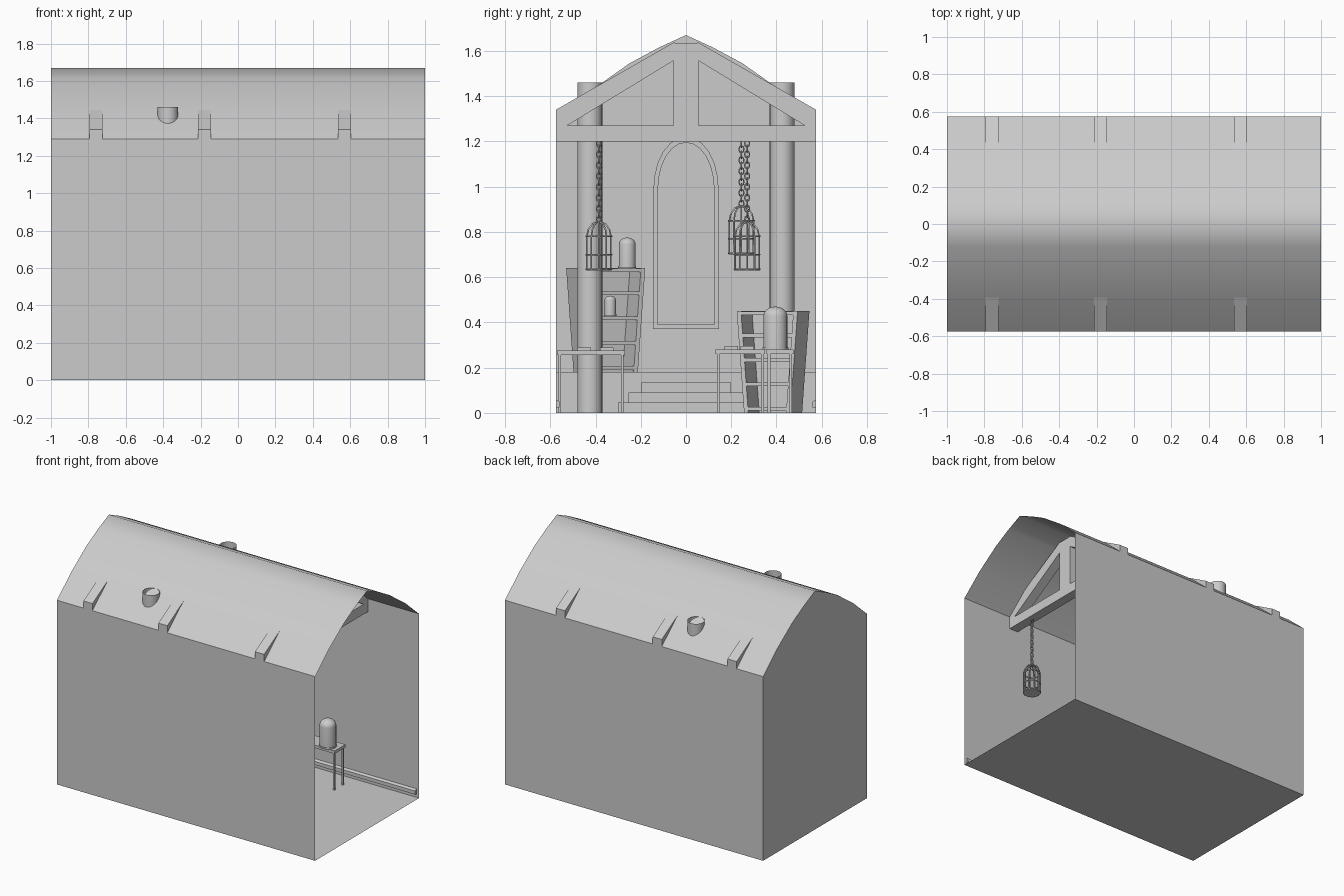
import bpy, bmesh, math
from mathutils import Vector, Matrix

cube = bpy.data.objects.get("Cube")
if cube:
    bpy.data.objects.remove(cube, do_unlink=True)

grey = bpy.data.materials.new("plain_grey")
grey.use_nodes = True
COLOUR = (0.6, 0.6, 0.6, 1)
grey.diffuse_color = COLOUR
grey.node_tree.nodes["Principled BSDF"].inputs["Base Color"].default_value = COLOUR

W, EAVE = 0.575, 1.29   # half width of the hall, height of its walls


def finish(name, bm, smooth=None):
    me = bpy.data.meshes.new(name)
    bm.to_mesh(me)
    bm.free()
    ob = bpy.data.objects.new(name, me)
    bpy.context.collection.objects.link(ob)
    me.materials.append(grey)
    if smooth:
        bpy.ops.object.select_all(action='DESELECT')
        ob.select_set(True)
        bpy.context.view_layer.objects.active = ob
        bpy.ops.object.shade_smooth_by_angle(angle=math.radians(smooth))
    return ob


def add_box(bm, lo, hi):
    lo, hi = Vector(lo), Vector(hi)
    m = Matrix.Translation((lo + hi) / 2) @ Matrix.Diagonal((*(hi - lo), 1))
    bmesh.ops.create_cube(bm, size=1, matrix=m)


def add_prism(bm, pts, x0, x1):
    """Extrude a (y, z) outline along x."""
    face = bm.faces.new([bm.verts.new((x0, y, z)) for y, z in pts])
    new = bmesh.ops.extrude_face_region(bm, geom=[face])["geom"]
    bmesh.ops.translate(bm, vec=(x1 - x0, 0, 0),
                        verts=[v for v in new if isinstance(v, bmesh.types.BMVert)])
    bmesh.ops.recalc_face_normals(bm, faces=bm.faces)


def add_strip(bm, pts):
    """Sheet following a (y, z) profile over the full length."""
    rows = [[bm.verts.new((x, y, z)) for y, z in pts] for x in (-1, 1)]
    for i in range(len(pts) - 1):
        bm.faces.new((rows[0][i], rows[0][i + 1], rows[1][i + 1], rows[1][i]))


def lathe(name, profile, loc, segs=20):
    """Spin an (r, z) profile about z."""
    bm = bmesh.new()
    vs = [bm.verts.new((r, 0, z)) for r, z in profile]
    edges = [bm.edges.new(p) for p in zip(vs, vs[1:])]
    bmesh.ops.spin(bm, geom=vs + edges, cent=(0, 0, 0), axis=(0, 0, 1),
                   angle=2 * math.pi, steps=segs)
    bmesh.ops.remove_doubles(bm, verts=bm.verts, dist=0.0005)
    bmesh.ops.recalc_face_normals(bm, faces=bm.faces)
    ob = finish(name, bm, 40)
    ob.location = loc
    return ob


def wires(name, paths, radius):
    """Round wires along (points, closed) paths."""
    cu = bpy.data.curves.new(name, 'CURVE')
    cu.dimensions = '3D'
    cu.bevel_depth, cu.bevel_resolution = radius, 1
    for pts, closed in paths:
        sp = cu.splines.new('POLY')
        sp.points.add(len(pts) - 1)
        for p, co in zip(sp.points, pts):
            p.co = (*co, 1)
        sp.use_cyclic_u = closed
    ob = bpy.data.objects.new(name, cu)
    bpy.context.collection.objects.link(ob)
    cu.materials.append(grey)
    bpy.ops.object.select_all(action='DESELECT')
    ob.select_set(True)
    bpy.context.view_layer.objects.active = ob
    bpy.ops.object.convert(target='MESH')


# Floor, long walls and closed end wall
half = [(0.42, 1.425), (0.25, 1.545), (0.12, 1.615)]
roof = [(W, EAVE)] + half + [(0, 1.67)] + [(-y, z) for y, z in half[::-1]] + [(-W, EAVE)]
bm = bmesh.new()
add_strip(bm, [(-W, EAVE), (-W, 0), (W, 0), (W, EAVE)])
bm.faces.new([bm.verts.new((-1, y, z)) for y, z in [(-W, 0), (W, 0)] + roof])
bmesh.ops.remove_doubles(bm, verts=bm.verts, dist=0.0005)
bmesh.ops.recalc_face_normals(bm, faces=bm.faces)
finish("hall_walls", bm)

# Curved roof sheet
bm = bmesh.new()
add_strip(bm, roof)
bmesh.ops.recalc_face_normals(bm, faces=bm.faces)
if sum(f.normal.z for f in bm.faces) < 0:
    bmesh.ops.reverse_faces(bm, faces=bm.faces)
finish("roof", bm, 80)

# Roof trusses
for i, x in enumerate((-0.76, -0.18, 0.57)):
    bm = bmesh.new()
    a, b = x - 0.035, x + 0.035
    add_box(bm, (a, -W, 1.2), (b, W, 1.27))
    add_box(bm, (a, -0.055, 1.27), (b, 0.055, 1.635))
    for s in (-1, 1):
        add_prism(bm, [(s * W, 1.24), (s * W, 1.34), (s * 0.05, 1.64), (s * 0.05, 1.56)], a, b)
    finish(f"truss_{i}", bm)

# Hollow pillars rising through the roof
for s in (-1, 1):
    lathe(f"pillar_{s}", [(0.055, 0), (0.055, 1.46)], (-0.375, s * 0.425, 0), 24)

# Dais with steps
bm = bmesh.new()
add_box(bm, (-1, -W, 0), (-0.6, W, 0.18))
for k, w in enumerate((0.2, 0.255, 0.3)):
    add_box(bm, (-0.6, -w, 0), (-0.54 + 0.06 * k, w, 0.135 - 0.045 * k))
finish("dais_steps", bm)

# Skirting along the long walls
for s in (-1, 1):
    bm = bmesh.new()
    add_prism(bm, [(s * W, 0.02), (s * 0.56, 0.025), (s * 0.56, 0.05), (s * W, 0.06)], -0.6, 0.98)
    finish(f"skirting_{s}", bm)


# Pointed window panel and frame on the end wall
def arch(w, base, spring, apex):
    side = [(w * math.cos(t * math.pi / 12), spring + (apex - spring) * math.sin(t * math.pi / 12) ** 0.9)
            for t in range(6)]
    return [(w, base)] + side + [(0, apex)] + [(-y, z) for y, z in side[::-1]] + [(-w, base)]


bm = bmesh.new()
outer, inner = arch(0.145, 0.37, 0.97, 1.22), arch(0.125, 0.39, 0.97, 1.195)
for i in range(len(outer)):
    j = (i + 1) % len(outer)
    add_prism(bm, [outer[i], outer[j], inner[j], inner[i]], -1, -0.975)
finish("window_frame", bm)
bm = bmesh.new()
add_prism(bm, inner, -0.999, -0.992)
finish("window_pane", bm)


# Hanging cages with chains
def ring(cx, cy, z, r, n=16):
    return [(cx + r * math.cos(k * math.tau / n), cy + r * math.sin(k * math.tau / n), z) for k in range(n)]


def cage(name, x, y, z, r=0.056):
    paths = [(ring(x, y, z + h, r), True) for h in (0.005, 0.07, 0.15)]
    for k in range(10):
        c, s = math.cos(k * math.tau / 10), math.sin(k * math.tau / 10)
        bar = [(r, 0), (r, 0.15), (r * 0.88, 0.18), (r * 0.55, 0.205), (0.004, 0.215)]
        paths.append(([(x + q * c, y + q * s, z + h) for q, h in bar], False))
    wires(name, paths, 0.004)
    lathe(name + "_base", [(0, 0), (r, 0), (r, 0.008), (0, 0.008)], (x, y, z), 16)
    links, n = [], round((1.2 - z - 0.21) / 0.024)
    for k in range(n):
        zc, turn = z + 0.225 + k * 0.024, k % 2
        pts = []
        for q in range(8):
            u, v = 0.011 * math.cos(q * math.tau / 8), 0.016 * math.sin(q * math.tau / 8)
            pts.append((x + u * turn, y + u * (1 - turn), zc + v))
        links.append((pts, True))
    wires(name + "_chain", links, 0.0035)


cage("cage_near", 0.57, -0.385, 0.63)
cage("cage_middle", -0.18, 0.27, 0.63)
cage("cage_far", -0.76, 0.245, 0.7)


# Tapered bookcases turned towards the middle of the hall
def bookcase(name, loc, turn, top, bottom, h, d=0.14):
    bm = bmesh.new()
    t, b = top / 2, bottom / 2
    for s in (-1, 1):
        add_prism(bm, [(s * b, 0), (s * t, h), (s * (t - 0.02), h), (s * (b - 0.02), 0)], -d / 2, d / 2)
    add_prism(bm, [(-b, 0), (b, 0), (t, h), (-t, h)], -d / 2, -d / 2 + 0.01)
    for f in (0.04, 0.28, 0.52, 0.76, 0.98):
        w = b + (t - b) * f - 0.01
        add_box(bm, (-d / 2, -w, f * h - 0.008), (d / 2, w, f * h + 0.008))
    ob = finish(name, bm)
    ob.location, ob.rotation_euler.z = loc, math.radians(turn)


bookcase("bookcase_dais", (-0.78, -0.355, 0.18), 22, 0.32, 0.25, 0.46)
bookcase("bookcase_floor", (-0.22, 0.385, 0), -22, 0.29, 0.22, 0.45)


# Tables on thin legs
def table(name, x0, x1, y0, y1, z):
    bm = bmesh.new()
    add_box(bm, (x0, y0, z - 0.02), (x1, y1, z))
    for x in (x0 + 0.012, x1 - 0.012):
        for y in (y0 + 0.012, y1 - 0.012):
            add_box(bm, (x - 0.006, y - 0.006, 0), (x + 0.006, y + 0.006, z - 0.02))
    finish(name, bm)


table("bench_right", 0.1, 0.5, 0.355, 0.475, 0.28)
table("table_right", -0.05, 0.3, 0.13, 0.35, 0.28)
table("table_left", 0.0, 0.45, -0.57, -0.27, 0.275)


# Glass domes on round bases
def dome(name, loc, r, h):
    arc = [(r * math.cos(k * math.pi / 12), h - r * 0.8 + r * 0.8 * math.sin(k * math.pi / 12)) for k in range(6)]
    lathe(name, [(0, 0), (r * 1.08, 0), (r * 1.08, 0.01), (r, 0.01)] + arc + [(0, h)], loc)


dome("dome_table", (0.42, 0.395, 0.28), 0.053, 0.19)
dome("dome_bookcase_top", (-0.76, -0.26, 0.64), 0.037, 0.135)
dome("dome_shelf", (-0.76, -0.335, 0.428), 0.025, 0.09)

# Small books lying on the tables
bm = bmesh.new()
for x, y, z in ((0.2, 0.2, 0.28), (0.1, 0.27, 0.28), (0.3, -0.45, 0.275), (0.15, -0.35, 0.275)):
    add_box(bm, (x, y - 0.03, z), (x + 0.08, y + 0.03, z + 0.015))
finish("books", bm)
